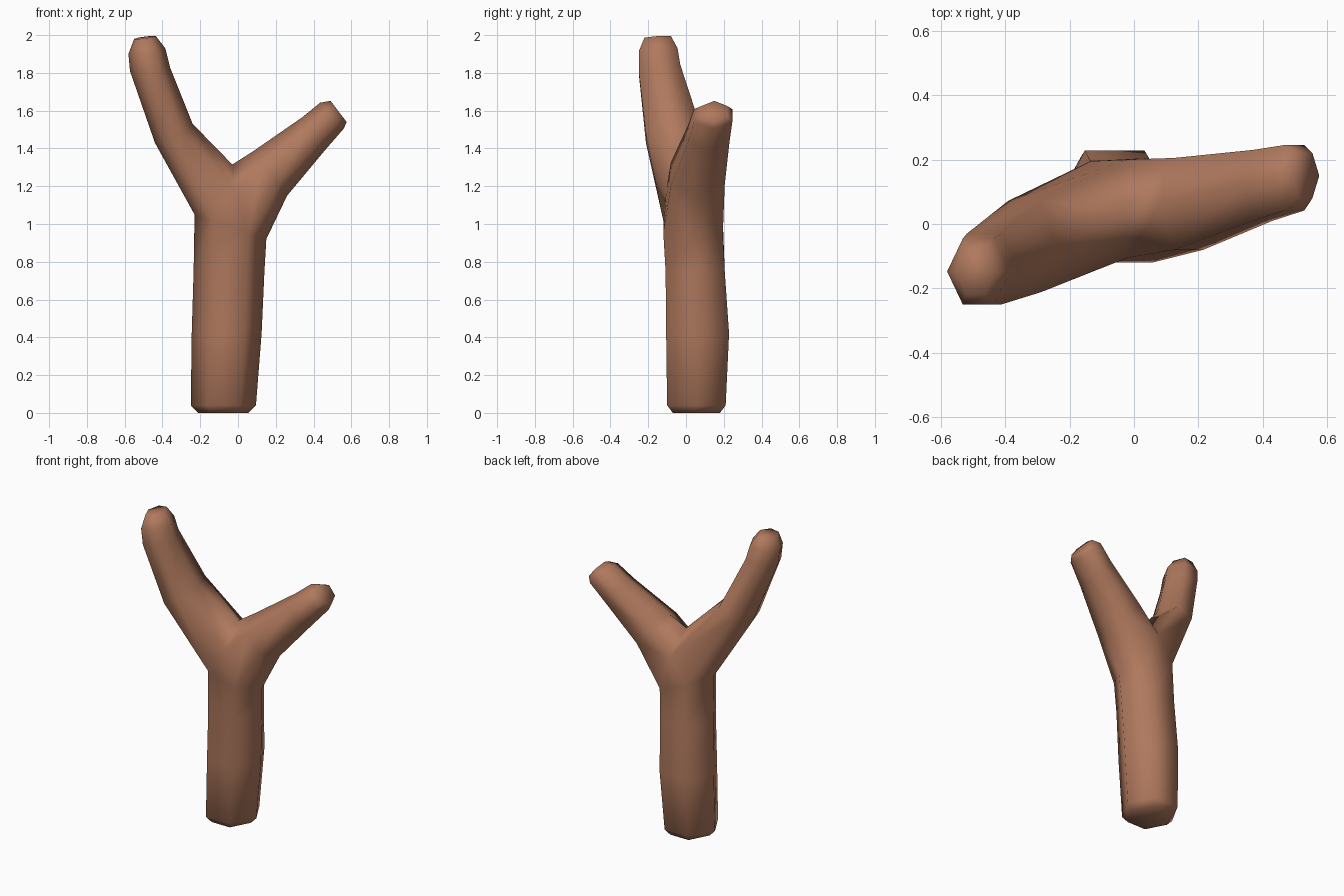
import bpy, bmesh, math
from mathutils import Vector

if "Cube" in bpy.data.objects:
    bpy.data.objects.remove(bpy.data.objects["Cube"])

bm = bmesh.new()


def ring(outer, inner, y0, y1, tilt=0.0):
    """Six-sided section between two (x, z) points, spanning y0..y1.
    Order: outer, front-outer, front-inner, inner, back-inner, back-outer."""
    yc, yh = (y0 + y1) / 2, (y1 - y0) / 2 / math.sin(math.pi / 3)
    a, b = Vector((outer[0], yc, outer[1])), Vector((inner[0], yc, inner[1]))
    mid, u, v = (a + b) / 2, (a - b) / 2, Vector((0, -yh, -tilt))
    return [bm.verts.new(mid + u * math.cos(i * math.pi / 3) + v * math.sin(i * math.pi / 3))
            for i in range(6)]


def loft(rings):
    for r, s in zip(rings, rings[1:]):
        for i in range(6):
            j = (i + 1) % 6
            bm.faces.new((r[i], r[j], s[j], s[i]))


# Trunk
trunk = [
    ring((-0.21, 0.0), (0.055, 0.0), -0.07, 0.18),
    ring((-0.25, 0.04), (0.095, 0.04), -0.10, 0.21),
    ring((-0.245, 0.42), (0.125, 0.42), -0.105, 0.228),
    ring((-0.235, 0.75), (0.14, 0.75), -0.108, 0.205),
    ring((-0.23, 1.05), (0.15, 0.92), -0.12, 0.195),
]
loft(trunk)
bm.faces.new(trunk[0])

# Crotch saddle shared by both branches
L, FL, FR, R, BR, BL = trunk[-1]
front = bm.verts.new((-0.02, -0.105, 1.18))
crotch = bm.verts.new((-0.03, 0.04, 1.315))
back = bm.verts.new((-0.02, 0.20, 1.18))
bm.faces.new((FL, FR, front))
bm.faces.new((BR, BL, back))

# Tall left branch
left = [
    [L, FL, front, crotch, back, BL],
    ring((-0.44, 1.43), (-0.24, 1.53), -0.212, 0.072, 0.03),
    ring((-0.572, 1.81), (-0.36, 1.83), -0.25, -0.03, 0.02),
    ring((-0.58, 1.90), (-0.385, 1.93), -0.25, -0.045, 0.01),
    ring((-0.55, 1.98), (-0.435, 1.995), -0.22, -0.08, 0.005),
]

# Short right branch
right = [
    [R, FR, front, crotch, back, BR],
    ring((0.26, 1.15), (0.08, 1.385), -0.08, 0.205),
    ring((0.46, 1.39), (0.34, 1.565), 0.01, 0.23),
    ring((0.56, 1.505), (0.435, 1.642), 0.042, 0.245),
    ring((0.575, 1.54), (0.49, 1.652), 0.08, 0.22),
]
for branch in (left, right):
    loft(branch)
    bm.faces.new(branch[-1])

bmesh.ops.recalc_face_normals(bm, faces=bm.faces)
for f in bm.faces:
    f.smooth = True

mesh = bpy.data.meshes.new("forked_branch")
bm.to_mesh(mesh)
bm.free()
bark = bpy.data.materials.new("brown_bark")
bark.diffuse_color = (0.43, 0.19, 0.11, 1)
bark.use_nodes = True
bark.node_tree.nodes["Principled BSDF"].inputs["Base Color"].default_value = bark.diffuse_color
mesh.materials.append(bark)
obj = bpy.data.objects.new("forked_branch", mesh)
bpy.context.collection.objects.link(obj)
